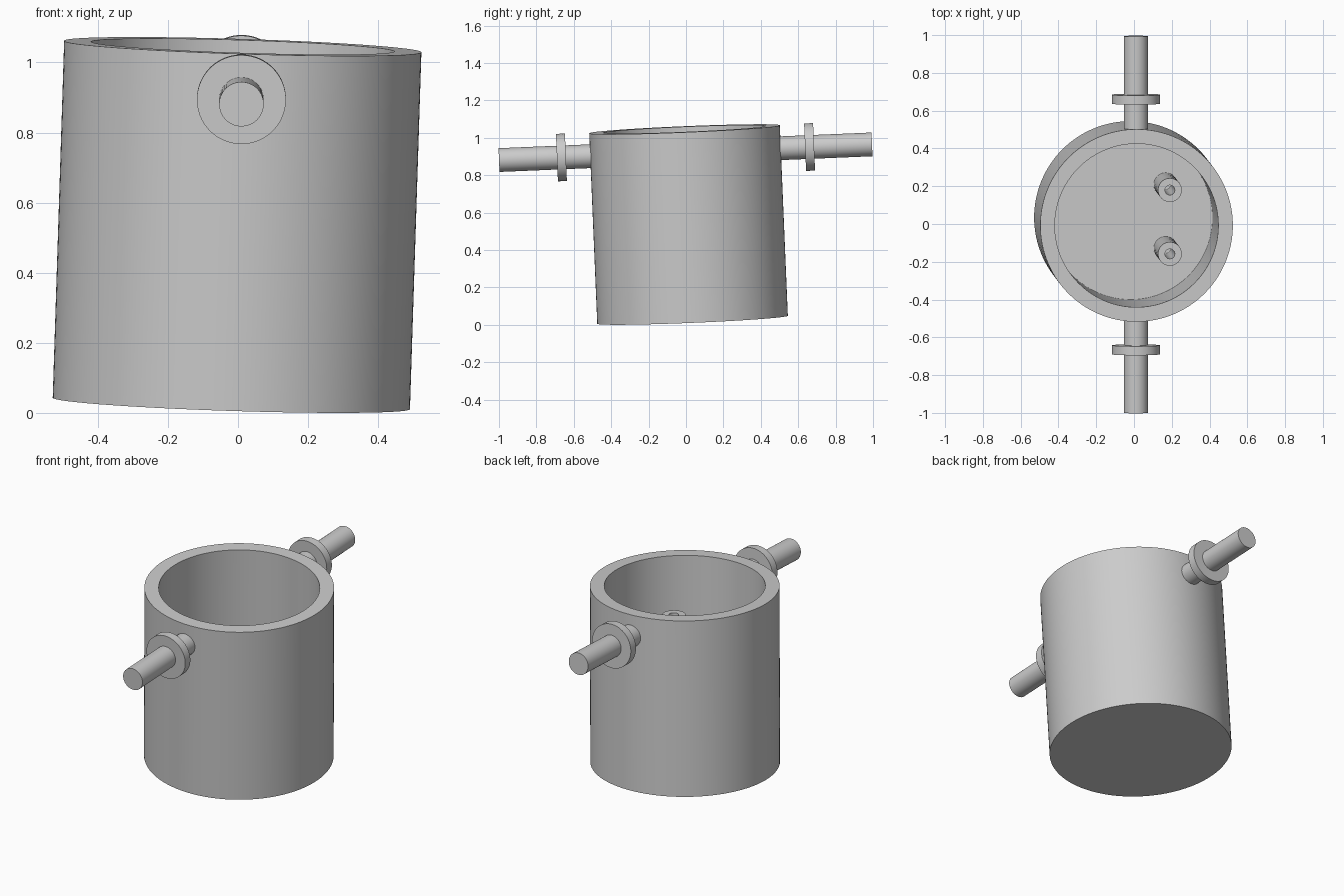
import bpy, math
from mathutils import Matrix

cube = bpy.data.objects.get("Cube")
if cube:
    bpy.data.objects.remove(cube, do_unlink=True)

grey = bpy.data.materials.new("plain_grey")
grey.use_nodes = True
color = (0.6, 0.6, 0.6, 1)
grey.diffuse_color = color
grey.node_tree.nodes["Principled BSDF"].inputs["Base Color"].default_value = color

# The whole vessel leans slightly
TILT = (Matrix.Translation((-0.019, 0.035, 0.027))
        @ Matrix.Rotation(0.042, 4, 'X') @ Matrix.Rotation(0.032, 4, 'Y'))


def lathe(name, profile, placement=Matrix(), sides=64):
    """Spin (radius, height) points round z; radius 0 closes on the axis."""
    verts, faces, rings = [], [], []
    for r, z in profile:
        start = len(verts)
        count = sides if r > 0 else 1
        for i in range(count):
            a = math.tau * i / sides
            verts.append((r * math.cos(a), r * math.sin(a), z))
        rings.append([start + i % count for i in range(sides)])
    for low, high in zip(rings, rings[1:]):
        for i in range(sides):
            j = (i + 1) % sides
            quad = [low[i], low[j], high[j], high[i]]
            faces.append(list(dict.fromkeys(quad)))
    mesh = bpy.data.meshes.new(name)
    mesh.from_pydata(verts, [], faces)
    mesh.materials.append(grey)
    obj = bpy.data.objects.new(name, mesh)
    bpy.context.collection.objects.link(obj)
    obj.matrix_world = TILT @ placement
    bpy.ops.object.select_all(action='DESELECT')
    obj.select_set(True)
    bpy.context.view_layer.objects.active = obj
    bpy.ops.object.shade_smooth_by_angle(angle=math.radians(30))
    return obj


# Open cup with a thick wall and a floor
R, WALL, H, FLOOR = 0.51, 0.433, 1.02, 0.06
lathe("cup_body", [(0, 0), (R, 0), (R, H), (WALL, H), (WALL, FLOOR), (0, FLOOR)], sides=128)

# Pivot rod with a collar on the front and back
ROD, COLLAR = 0.0635, 0.127
for side, sign in (("front", 1), ("back", -1)):
    place = Matrix.Translation((0, 0, 0.897)) @ Matrix.Rotation(sign * math.pi / 2, 4, 'X')
    lathe(side + "_pivot_rod",
          [(0, 0.47), (ROD, 0.47), (ROD, 0.64), (COLLAR, 0.64),
           (COLLAR, 0.688), (ROD, 0.688), (ROD, 0.998), (0, 0.998)], place)

# Hollow posts standing on the floor inside
for side, y in (("front", -0.162), ("back", 0.176)):
    lathe(side + "_hollow_post",
          [(0.063, FLOOR), (0.063, 0.755), (0.026, 0.755), (0.026, FLOOR + 0.002),
           (0, FLOOR + 0.002)], Matrix.Translation((0.185, y, 0)), 48)
